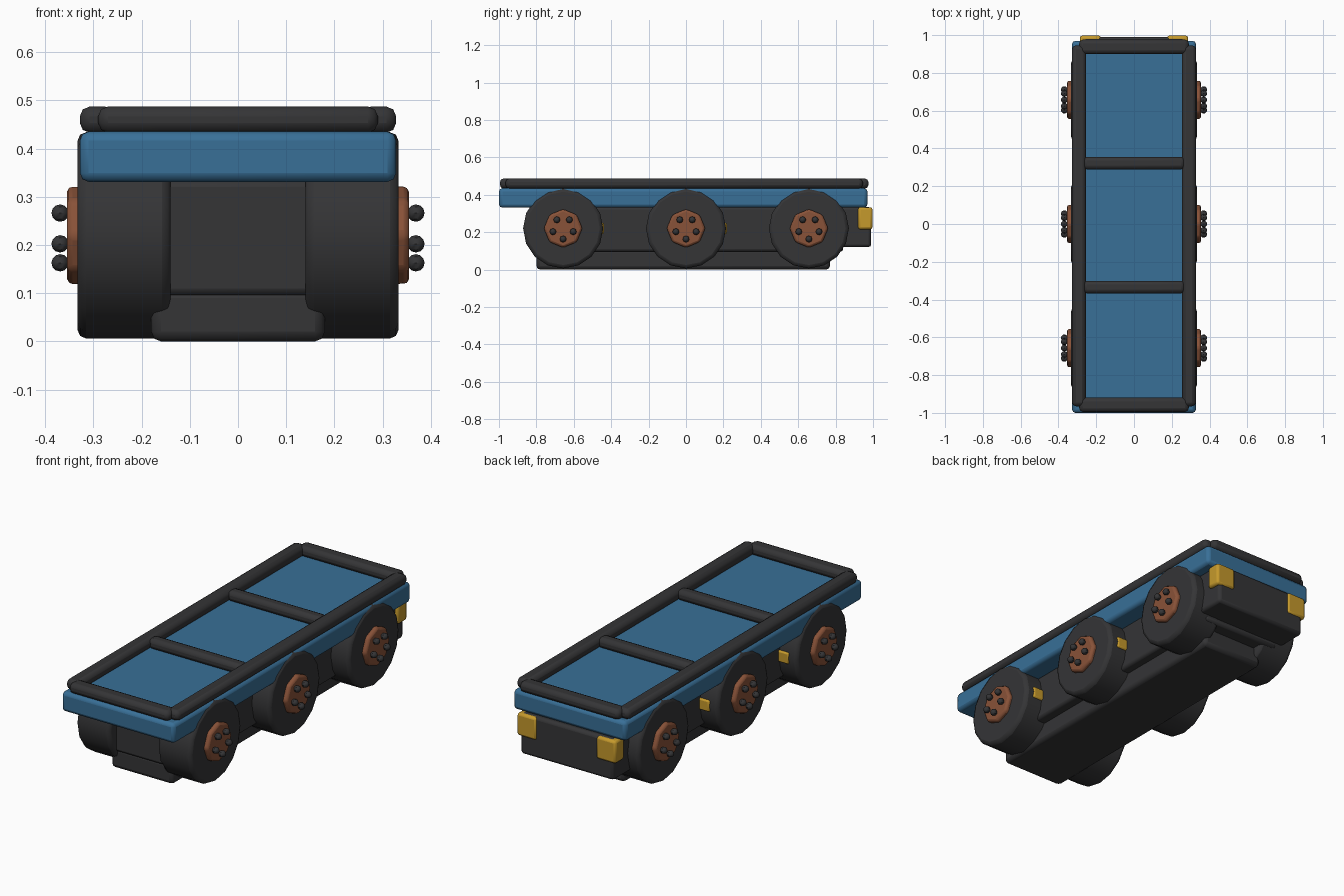
import bpy
from math import pi, sin, cos, radians

if "Cube" in bpy.data.objects:
    bpy.data.objects.remove(bpy.data.objects["Cube"])


def mat(name, rgb):
    m = bpy.data.materials.new(name)
    m.diffuse_color = (*rgb, 1)
    m.use_nodes = True
    m.node_tree.nodes["Principled BSDF"].inputs["Base Color"].default_value = m.diffuse_color
    return m


DARK = mat("dark", (0.035, 0.035, 0.037))
BLUE = mat("blue", (0.04, 0.16, 0.31))
RUST = mat("rust", (0.25, 0.085, 0.04))
AMBER = mat("amber", (0.56, 0.32, 0.025))


def finish(name, m, bevel=0, seg=2):
    o = bpy.context.object
    o.name = name
    o.data.materials.append(m)
    bpy.ops.object.transform_apply(location=False, rotation=True, scale=True)
    if bevel:
        b = o.modifiers.new("bevel", 'BEVEL')
        b.width, b.segments, b.limit_method = bevel, seg, 'ANGLE'
        b.angle_limit = radians(40)
    bpy.ops.object.shade_smooth_by_angle(angle=radians(35))
    return o


def box(name, x, y, z, m, bevel=0.015):
    """Bevelled box from (min, max) ranges."""
    r = (x, y, z)
    bpy.ops.mesh.primitive_cube_add(size=1, location=[(a + b) / 2 for a, b in r])
    bpy.context.object.scale = [b - a for a, b in r]
    return finish(name, m, bevel)


def disc(name, x0, x1, y, z, r, sides, m, bevel):
    """Cylinder lying along x."""
    bpy.ops.mesh.primitive_cylinder_add(vertices=sides, radius=r, depth=abs(x1 - x0),
                                        location=((x0 + x1) / 2, y, z), rotation=(0, pi / 2, 0))
    return finish(name, m, bevel)


# body: bed, chassis, skid plate and rear block
box("bed", (-.328, .328), (-1, .97), (.331, .435), BLUE, .018)
box("chassis", (-.23, .23), (-.81, .84), (.095, .335), DARK)
box("skid_plate", (-.18, .18), (-.8, .77), (0, .11), DARK, .02)
box("rear_block", (-.27, .27), (.76, .99), (.12, .335), DARK)

# rail frame on the bed
ZR = (.433, .487)
for s in (-1, 1):
    box("side_rail", (s * .2915 - .0365, s * .2915 + .0365), (-.965, .945), ZR, DARK, .02)
for n, y, hx in (("front_rail", -.957, .29), ("rear_rail", .938, .29),
                 ("cross_rail", -.334, .27), ("cross_rail", .322, .27)):
    h = .038 if hx == .29 else .033
    box(n, (-hx, hx), (y - h, y + h), ZR, DARK, .02)

# wheels, lamps and side markers
ZC = .22
for s in (-1, 1):
    lx = sorted((s * .175, s * .287))
    box("rear_lamp", lx, (.92, .997), (.215, .333), AMBER, .012)
    for y in (-.657, 0, .657):
        disc("tyre", s * .14, s * .333, y, ZC, .214, 16, DARK, .018)
        disc("hub", s * .29, s * .355, y, ZC, .103, 8, RUST, .012)
        for i in range(5):
            a = -pi / 2 + i * 2 * pi / 5
            bpy.ops.mesh.primitive_uv_sphere_add(
                segments=8, ring_count=6, radius=.018, rotation=(0, pi / 2, 0),
                location=(s * .369, y + .057 * cos(a), ZC + .057 * sin(a)))
            finish("wheel_nut", DARK)
        if y < .5:
            box("marker", lx, (y + .14, y + .218), (ZC - .03, ZC + .03), AMBER, .008)
